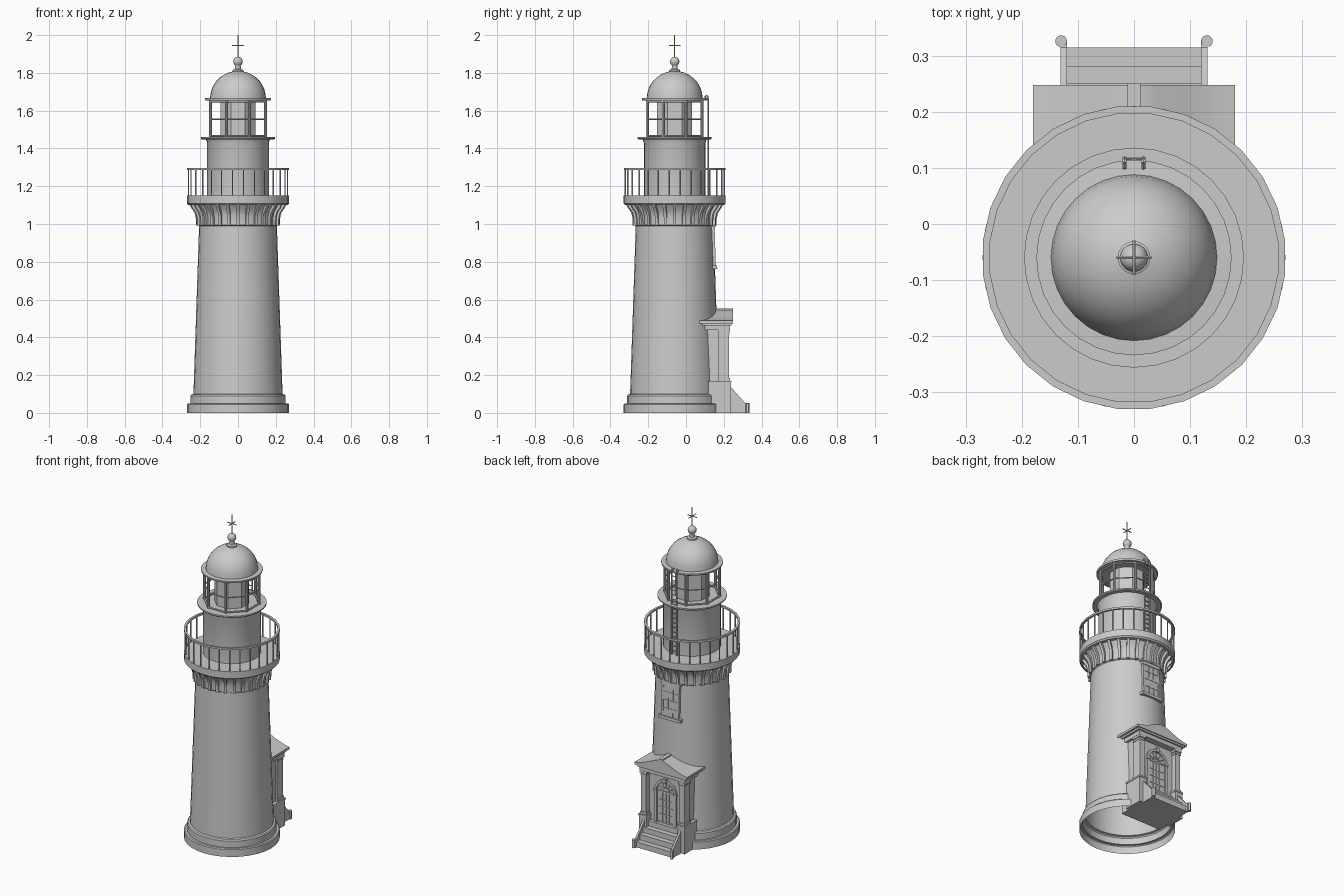
import bpy, bmesh
from math import sin, cos, pi, radians
from mathutils import Matrix, Vector

if "Cube" in bpy.data.objects:
    bpy.data.objects.remove(bpy.data.objects["Cube"])

CY = -0.06                      # tower axis is at (0, CY)
AXIS = Matrix.Translation((0, CY, 0))


def finish(name, bm):
    bmesh.ops.recalc_face_normals(bm, faces=bm.faces)
    me = bpy.data.meshes.new(name)
    bm.to_mesh(me)
    bm.free()
    ob = bpy.data.objects.new(name, me)
    bpy.context.collection.objects.link(ob)
    return ob


def add_box(bm, x0, x1, y0, y1, z0, z1, m=Matrix()):
    s = Matrix.Diagonal((x1 - x0, y1 - y0, z1 - z0, 1))
    t = Matrix.Translation(((x0 + x1) / 2, (y0 + y1) / 2, (z0 + z1) / 2))
    bmesh.ops.create_cube(bm, size=1, matrix=m @ t @ s)


def boxes(name, *specs):
    bm = bmesh.new()
    for s in specs:
        add_box(bm, *s)
    return finish(name, bm)


def mirrored(specs):
    return list(specs) + [(-s[1], -s[0]) + tuple(s[2:]) for s in specs]


def add_prism(bm, pts, depth):
    """Closed polygon of 3D points, extruded along the depth vector."""
    f = bm.faces.new([bm.verts.new(p) for p in pts])
    r = bmesh.ops.extrude_face_region(bm, geom=[f], use_keep_orig=True)
    vs = [v for v in r['geom'] if isinstance(v, bmesh.types.BMVert)]
    bmesh.ops.translate(bm, verts=vs, vec=Vector(depth))


def add_rod(bm, a, b, r, n=6):
    a, b = Vector(a), Vector(b)
    d = b - a
    m = Matrix.Translation((a + b) / 2) @ d.to_track_quat('Z', 'Y').to_matrix().to_4x4()
    bmesh.ops.create_cone(bm, cap_ends=True, segments=n, radius1=r, radius2=r,
                          depth=d.length, matrix=m)


def lathe(name, prof, n=32, start=0.0, closed=False):
    bm = bmesh.new()
    rings = []
    for r, z in prof:
        if r == 0:
            rings.append([bm.verts.new((0, CY, z))] * n)
        else:
            rings.append([bm.verts.new((r * cos(start + 2 * pi * i / n),
                                        CY + r * sin(start + 2 * pi * i / n), z))
                          for i in range(n)])
    pairs = list(zip(rings, rings[1:])) + ([(rings[-1], rings[0])] if closed else [])
    for a, b in pairs:
        for i in range(n):
            j = (i + 1) % n
            bm.faces.new(list(dict.fromkeys((a[i], a[j], b[j], b[i]))))
    return finish(name, bm)


# Tower shaft, open underneath, with stepped base and flared gallery slab
lathe("tower", [(.27, 0), (.27, .045), (.265, .05), (.252, .05), (.252, .09), (.247, .097),
                (.236, .1), (.206, .99), (.212, .995), (.212, 1.04), (.22, 1.07), (.242, 1.1),
                (.262, 1.1), (.27, 1.108), (.27, 1.15), (.16, 1.15)])

# Corbels under the gallery
N = 28
bm = bmesh.new()
for i in range(N):
    src = bmesh.new()
    prof = [(.2, .992), (.222, .992), (.223, 1.03), (.23, 1.06), (.248, 1.085), (.256, 1.1), (.2, 1.1)]
    add_prism(src, [(r, -.008, z) for r, z in prof], (0, .016, 0))
    bmesh.ops.transform(src, matrix=AXIS @ Matrix.Rotation(2 * pi * i / N, 4, 'Z'), verts=src.verts)
    tmp = bpy.data.meshes.new("tmp")
    src.to_mesh(tmp)
    src.free()
    bm.from_mesh(tmp)
    bpy.data.meshes.remove(tmp)
finish("gallery_corbels", bm)

# Gallery railing
bm = bmesh.new()
for i in range(N):
    a = 2 * pi * (i + .5) / N
    x, y = .264 * cos(a), CY + .264 * sin(a)
    add_rod(bm, (x, y, 1.15), (x, y, 1.29), .004)
finish("railing_balusters", bm)
lathe("railing_top", [(.258, 1.285), (.271, 1.285), (.271, 1.296), (.258, 1.296)], N, pi / N, True)

# Watch room and lantern deck
lathe("watch_room", [(.163, 1.15), (.163, 1.43), (.17, 1.448), (.192, 1.448), (.196, 1.452),
                     (.196, 1.46), (0, 1.46)])

# Lantern: eight posts, glazing bars and inner lens
bm = bmesh.new()
R = .157
P = [(R * cos(pi / 8 + i * pi / 4), CY + R * sin(pi / 8 + i * pi / 4)) for i in range(8)]
for i in range(8):
    add_rod(bm, (*P[i], 1.455), (*P[i], 1.66), .008, 8)
    for z, r in ((1.465, .006), (1.555, .004), (1.65, .006)):
        add_rod(bm, (*P[i], z), (*P[(i + 1) % 8], z), r)
finish("lantern_frame", bm)
lathe("lantern_lens", [(.1, 1.46), (.1, 1.66)], 8, pi / 8)

# Dome with rim, neck, ball and cross
lathe("dome", [(0, 1.655), (.172, 1.655), (.174, 1.66), (.174, 1.666), (.148, 1.668)]
      + [(.147 * cos(radians(t)), 1.668 + .142 * sin(radians(t))) for t in range(10, 80, 10)]
      + [(.029, 1.807), (.029, 1.815), (.016, 1.82), (.014, 1.838)]
      + [(.025 * sin(radians(t)), 1.86 - .025 * cos(radians(t))) for t in range(36, 180, 18)]
      + [(0, 1.885)])
bm = bmesh.new()
add_rod(bm, (0, CY, 1.88), (0, CY, 2.0), .003)
add_rod(bm, (-.031, CY, 1.945), (.031, CY, 1.945), .003)
add_rod(bm, (0, CY - .031, 1.945), (0, CY + .031, 1.945), .003)
finish("finial_cross", bm)

# Ladder on the back, hooked over the roof rim
bm = bmesh.new()
path = [(.117, 1.15), (.117, 1.665), (.114, 1.676), (.108, 1.68), (.102, 1.676), (.1, 1.66)]
for x in (-.017, .017):
    for (y0, z0), (y1, z1) in zip(path, path[1:]):
        add_rod(bm, (x, y0, z0), (x, y1, z1), .004)
for i in range(17):
    z = 1.175 + i * .029
    add_rod(bm, (-.017, .117, z), (.017, .117, z), .003)
finish("ladder", bm)

# Back window, leaning with the wall
bm = bmesh.new()
add_box(bm, -.05, .05, .12, .1525, .78, .975)
for x0, x1 in ((-.06, -.048), (.048, .06), (-.019, -.014), (.014, .019)):
    add_box(bm, x0, x1, .12, .155, .78, .975)
for z in (.828, .877, .926):
    add_box(bm, -.05, .05, .12, .1548, z - .0025, z + .0025)
add_box(bm, -.074, .074, .12, .162, .762, .78)
add_box(bm, -.062, .062, .12, .157, .965, .985)
add_box(bm, -.07, .07, .12, .161, .985, .996)
for v in bm.verts:
    v.co.y -= (v.co.z - .87) * .0337
finish("window", bm)

# Porch: body, pedestals, pillars with bases and capitals, entablature
boxes("porch_body", (-.14, .14, .06, .195, 0, .45), (-.12, .12, .15, .218, 0, .13))
boxes("porch_pillars", *mirrored([
    (.105, .157, .12, .237, 0, .16), (.102, .16, .12, .24, .16, .17),
    (.11, .152, .17, .232, .17, .185), (.114, .148, .17, .228, .185, .425),
    (.111, .151, .17, .231, .41, .418), (.108, .154, .17, .234, .425, .438)]))
boxes("porch_entablature", (-.155, .155, .06, .233, .438, .463), (-.168, .168, .07, .242, .463, .475))

# Flared gable roof
half = [(.18, .474), (.18, .488), (.155, .492), (.12, .502), (.08, .518), (.04, .536), (.012, .546)]
bm = bmesh.new()
add_prism(bm, [(x, .07, z) for x, z in half] + [(-x, .07, z) for x, z in reversed(half)], (0, .178, 0))
add_box(bm, -.012, .012, .1, .25, .54, .553)
finish("porch_roof", bm)

# Doorway: leaves, panel bars, arched fanlight
boxes("door_frame", *mirrored([(.058, .074, .19, .205, .13, .33), (.0555, .0765, .19, .209, .322, .334)]),
      (-.06, .06, .19, .201, .322, .332))
boxes("door", (-.058, .058, .19, .197, .13, .33), (-.004, .004, .19, .201, .13, .325),
      *[(x - .002, x + .002, .19, .2, .13, .325) for x in (-.052, -.022, .022, .052)],
      *[(-.055, .055, .19, .2, z - .003, z + .003) for z in (.14, .185, .23, .275)])
bm = bmesh.new()
for ro, ri, y in ((.075, .06, .206), (.024, .017, .201)):
    arc = [(cos(pi * i / 14), sin(pi * i / 14)) for i in range(15)]
    add_prism(bm, [(ro * c, .19, .33 + ro * s) for c, s in arc]
              + [(ri * c, .19, .33 + ri * s) for c, s in reversed(arc)], (0, y - .19, 0))
for i in range(1, 6):
    a = pi * i / 6
    add_rod(bm, (.02 * cos(a), .197, .33 + .02 * sin(a)), (.063 * cos(a), .197, .33 + .063 * sin(a)), .003)
add_box(bm, -.009, .009, .19, .212, .386, .415)
finish("fanlight", bm)

# Front steps with sloped cheek walls and round newels
boxes("porch_steps", *[(-.12, .12, .19, y, 0, z) for y, z in
                       ((.218, .132), (.25, .1), (.282, .068), (.315, .034))])
bm = bmesh.new()
side = [(.2, 0), (.328, 0), (.328, .047), (.315, .05), (.237, .138), (.2, .138)]
for s in (-1, 1):
    add_prism(bm, [(s * .119, y, z) for y, z in side], (s * .012, 0, 0))
    add_rod(bm, (s * .13, .326, 0), (s * .13, .326, .052), .0105, 12)
finish("step_cheeks", bm)

# Smooth shading with sharp edges kept
for ob in bpy.context.scene.objects:
    ob.select_set(True)
    bpy.context.view_layer.objects.active = ob
bpy.ops.object.shade_smooth_by_angle(angle=radians(30))
